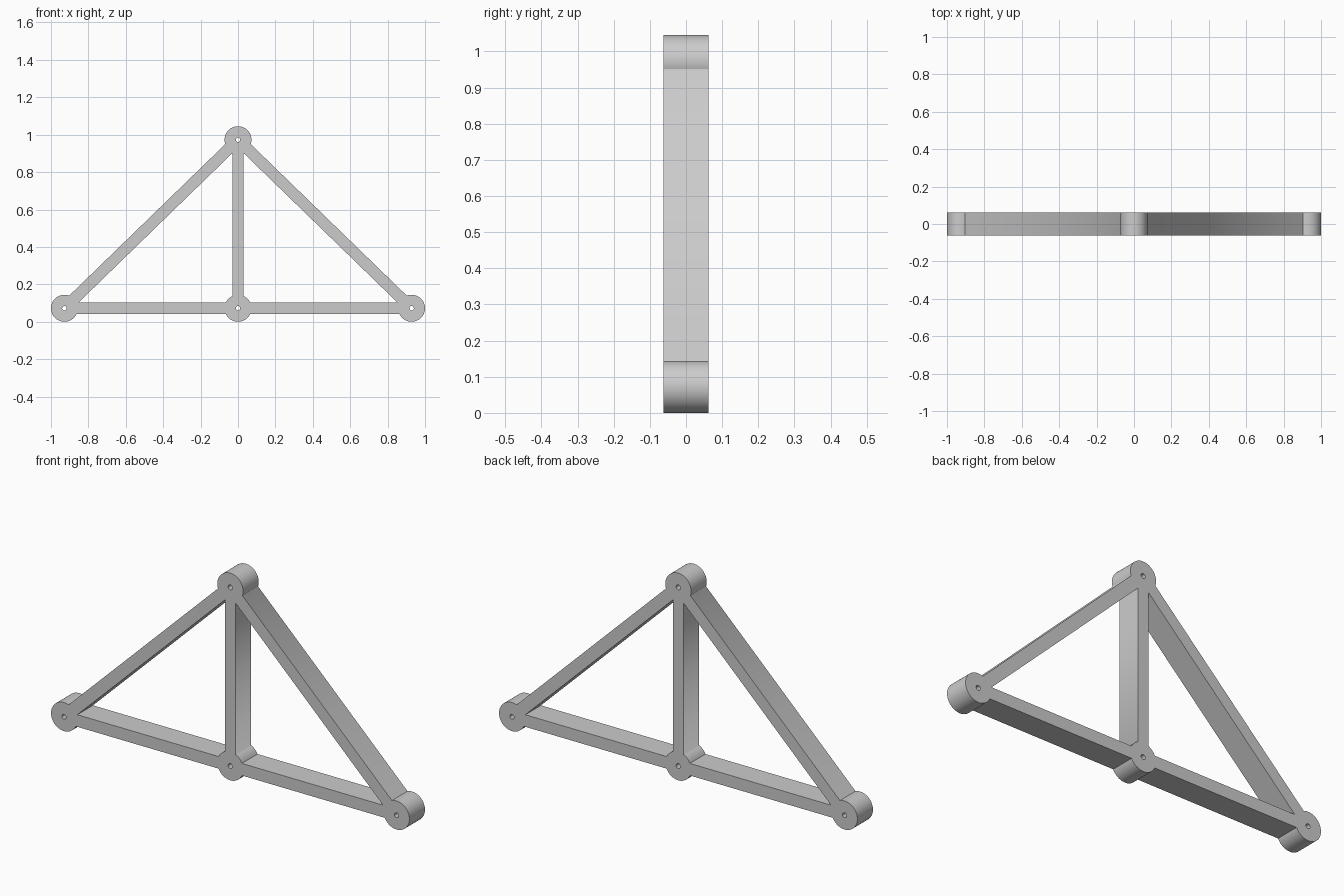
import bpy
import math

if "Cube" in bpy.data.objects:
    bpy.data.objects.remove(bpy.data.objects["Cube"])

DEPTH = 0.124     # frame thickness along y
HUB_R = 0.072
HOLE_R = 0.012
BAR_W = 0.061
LEFT, MID, RIGHT, APEX = (-0.928, 0.072), (0, 0.072), (0.928, 0.072), (0, 0.973)


def cylinder(name, pos, radius, depth, sides):
    bpy.ops.mesh.primitive_cylinder_add(vertices=sides, radius=radius, depth=depth,
                                        location=(pos[0], 0, pos[1]),
                                        rotation=(math.pi / 2, 0, 0))
    ob = bpy.context.object
    ob.name = name
    return ob


def box(name, center, size, angle=0):
    bpy.ops.mesh.primitive_cube_add(size=1, location=center, rotation=(0, angle, 0))
    ob = bpy.context.object
    ob.name = name
    ob.scale = size
    return ob


def bar(name, a, b, depth):
    dx, dz = b[0] - a[0], b[1] - a[1]
    return box(name, ((a[0] + b[0]) / 2, 0, (a[1] + b[1]) / 2),
               (math.hypot(dx, dz), depth, BAR_W), -math.atan2(dz, dx))


def combine(target, other, operation):
    mod = target.modifiers.new(operation.title(), 'BOOLEAN')
    mod.operation = operation
    mod.solver = 'EXACT'
    mod.object = other
    bpy.context.view_layer.objects.active = target
    bpy.ops.object.modifier_apply(modifier=mod.name)
    bpy.data.objects.remove(other, do_unlink=True)


# Bars and hubs, each a little over-deep so that no faces coincide
frame = bar("truss_frame", LEFT, RIGHT, 0.20)
parts = [bar("king_post", MID, APEX, 0.22),
         bar("left_rafter", LEFT, APEX, 0.24),
         bar("right_rafter", RIGHT, APEX, 0.26)]
parts += [cylinder("hub", p, HUB_R, 0.30, 64) for p in (LEFT, MID, RIGHT, APEX)]
for part in parts:
    combine(frame, part, 'UNION')

# Trim front and back flush
combine(frame, box("trim_slab", (0, 0, 0.5), (3, DEPTH, 3)), 'INTERSECT')

# Pin holes through every hub
for p in (LEFT, MID, RIGHT, APEX):
    combine(frame, cylinder("pin_hole", p, HOLE_R, 0.5, 32), 'DIFFERENCE')

bpy.ops.object.select_all(action='DESELECT')
frame.select_set(True)
bpy.context.view_layer.objects.active = frame
bpy.ops.object.shade_smooth_by_angle(angle=math.radians(30))
